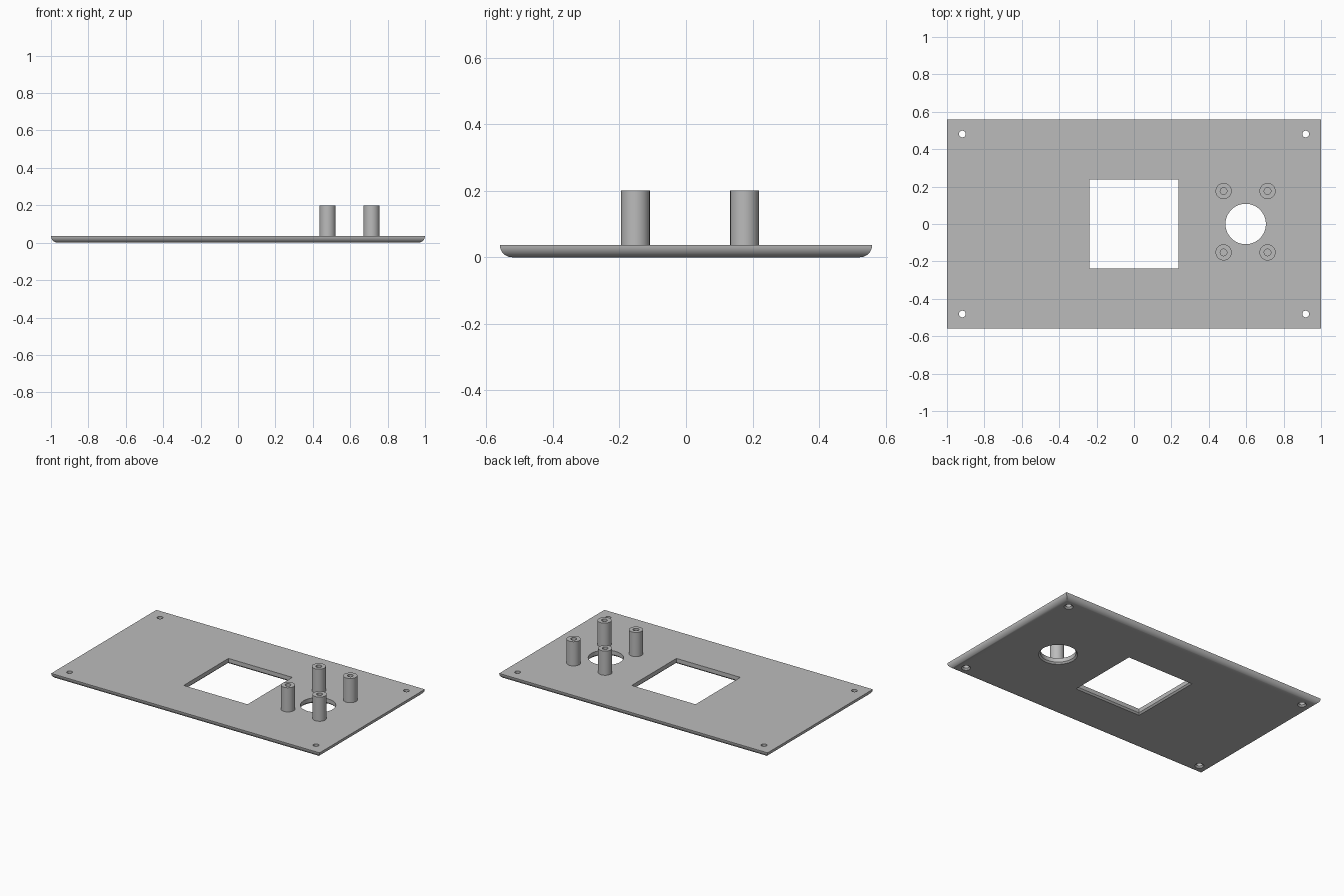
import bpy, bmesh, math

if "Cube" in bpy.data.objects:
    bpy.data.objects.remove(bpy.data.objects["Cube"], do_unlink=True)

GREY = (0.5, 0.5, 0.5, 1)
grey = bpy.data.materials.new("plain grey")
grey.use_nodes = True
grey.diffuse_color = GREY
grey.node_tree.nodes["Principled BSDF"].inputs["Base Color"].default_value = GREY

THICK = 0.037      # plate thickness, also the radius of its rounded underside
CHAMFER = 0.01     # flare of each opening on the underside
TOP = 0.2          # height of the post tops


def rectangle(w, d):
    return [(-w, -d), (w, -d), (w, d), (-w, d)]


def circle(r, n=48):
    return [(r * math.cos(2 * math.pi * i / n), r * math.sin(2 * math.pi * i / n))
            for i in range(n)]


def loft(name, rings, x=0, y=0):
    """Closed solid through a stack of (outline, z) rings."""
    bm = bmesh.new()
    loops = [[bm.verts.new((x + px, y + py, z)) for px, py in outline]
             for outline, z in rings]
    for low, high in zip(loops, loops[1:]):
        for i in range(len(low)):
            j = (i + 1) % len(low)
            bm.faces.new((low[i], low[j], high[j], high[i]))
    bm.faces.new(loops[0][::-1])
    bm.faces.new(loops[-1])
    bmesh.ops.recalc_face_normals(bm, faces=bm.faces)
    mesh = bpy.data.meshes.new(name)
    bm.to_mesh(mesh)
    bm.free()
    mesh.materials.append(grey)
    obj = bpy.data.objects.new(name, mesh)
    bpy.context.collection.objects.link(obj)
    return obj


def activate(obj):
    bpy.ops.object.select_all(action='DESELECT')
    obj.select_set(True)
    bpy.context.view_layer.objects.active = obj


def cut(obj, cutter):
    activate(obj)
    mod = obj.modifiers.new("cut", 'BOOLEAN')
    mod.operation = 'DIFFERENCE'
    mod.solver = 'EXACT'
    mod.object = cutter
    bpy.ops.object.modifier_apply(modifier=mod.name)
    bpy.data.objects.remove(cutter, do_unlink=True)


def smooth(obj):
    activate(obj)
    bpy.ops.object.shade_smooth_by_angle(angle=math.radians(30))


def opening(shape, x=0, y=0):
    """Cutter with straight walls that flares out at the underside."""
    return loft("opening_cutter", [(shape(2 * CHAMFER), -CHAMFER),
                                   (shape(0), CHAMFER),
                                   (shape(0), THICK * 2)], x, y)


# Plate: square corners in plan, quarter-round edge towards the underside
rings = []
STEPS = 10
for i in range(STEPS + 1):
    a = math.pi / 2 * i / STEPS
    inset = THICK * (1 - math.sin(a))
    rings.append((rectangle(1 - inset, 0.56 - inset), THICK * (1 - math.cos(a))))
plate = loft("plate", rings)

# Window, round opening and corner screw holes
cut(plate, opening(lambda g: rectangle(0.238 + g, 0.238 + g)))
cut(plate, opening(lambda g: circle(0.108 + g, 64), 0.597))
for sx in (-1, 1):
    for sy in (-1, 1):
        cut(plate, opening(lambda g: circle(0.018 + g, 32), sx * 0.918, sy * 0.481))
smooth(plate)

# Four hollow mounting posts around the round opening
for side, x in (("right", 0.479), ("left", 0.714)):
    for end, y in (("front", -0.152), ("back", 0.176)):
        post = loft(f"{end}_{side}_post",
                    [(circle(0.043), THICK - 0.005), (circle(0.043), TOP)], x, y)
        cut(post, loft("bore_cutter", [(circle(0.018, 32), THICK),
                                       (circle(0.018, 32), TOP + 0.05)], x, y))
        smooth(post)
